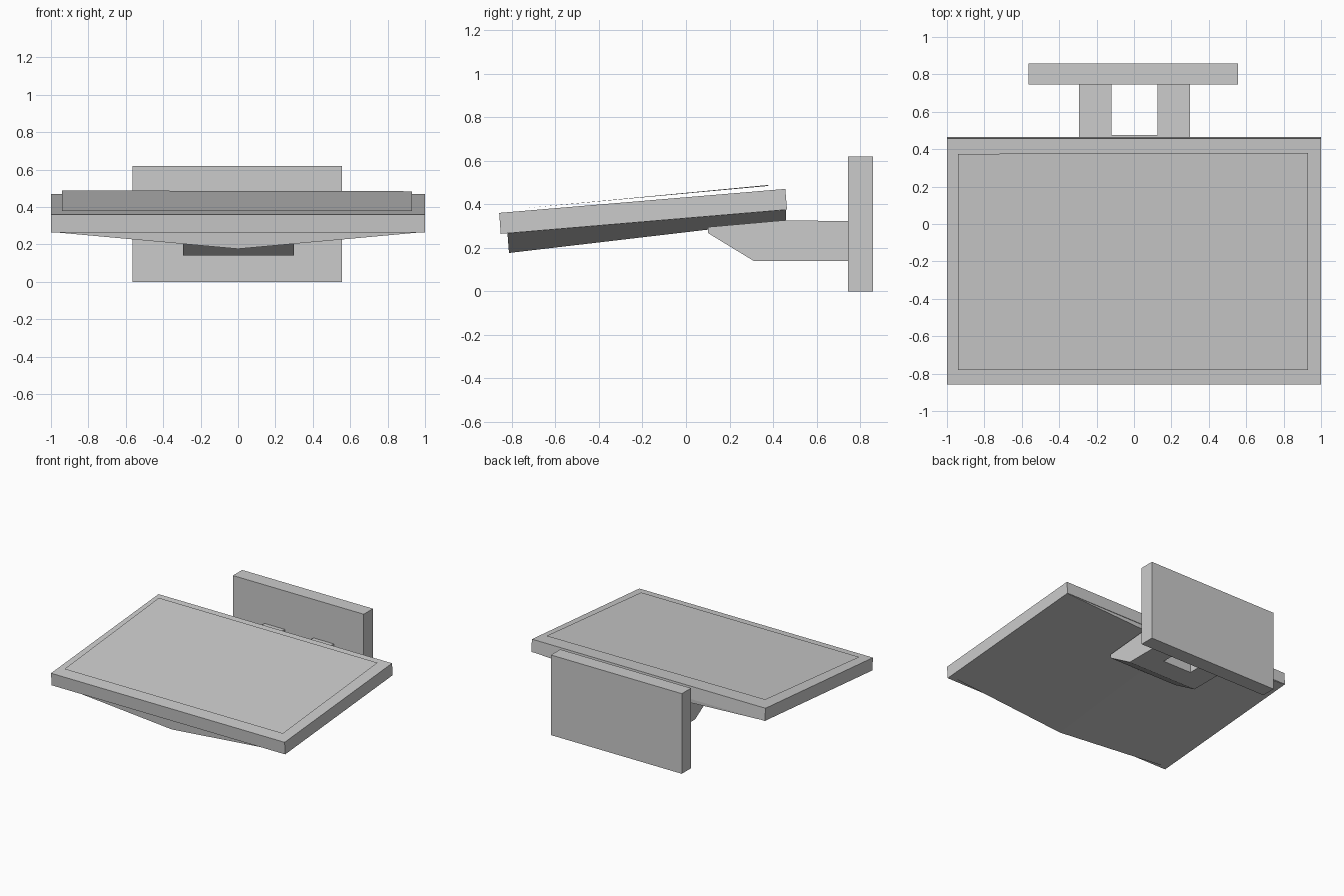
import bpy

if "Cube" in bpy.data.objects:
    bpy.data.objects.remove(bpy.data.objects["Cube"])


def mesh_object(name, verts, faces):
    mesh = bpy.data.meshes.new(name)
    mesh.from_pydata(verts, [], faces)
    mesh.update()
    obj = bpy.data.objects.new(name, mesh)
    bpy.context.collection.objects.link(obj)
    return obj


def loft_x(name, profile, x0, x1):
    """Extrude a counter-clockwise (y, z) profile along x."""
    n = len(profile)
    verts = [(x, y, z) for x in (x0, x1) for y, z in profile]
    faces = [tuple(reversed(range(n))), tuple(range(n, 2 * n))]
    faces += [(i, (i + 1) % n, n + (i + 1) % n, n + i) for i in range(n)]
    return mesh_object(name, verts, faces)


def box(name, x0, x1, y0, y1, z0, z1):
    return loft_x(name, [(y0, z0), (y1, z0), (y1, z1), (y0, z1)], x0, x1)


# Tilted table slab
loft_x("tray_slab", [(-0.851, 0.264), (0.464, 0.375), (0.456, 0.47), (-0.858, 0.36)], -1, 1)

# Shallow V-shaped underside, deeper at the front
mesh_object("underside_keel", [
    (-1, -0.82, 0.2665), (1, -0.82, 0.2665), (0, -0.813, 0.176),
    (-1, 0.46, 0.3745), (1, 0.46, 0.3745), (0, 0.458, 0.325)],
    [(0, 2, 1), (3, 4, 5), (0, 1, 4, 3), (0, 3, 5, 2), (1, 2, 5, 4)])

# Thin sheet floating just over the slab
mesh_object("top_sheet", [
    (-0.94, -0.78, 0.378), (0.93, -0.78, 0.378),
    (0.93, 0.38, 0.484), (-0.94, 0.375, 0.488)], [(0, 1, 2, 3)])

# Wall plate
box("wall_plate", -0.565, 0.555, 0.745, 0.858, 0, 0.62)

# Bracket: one wedge-nosed block, slotted into two arms at the back
bracket = loft_x("bracket", [
    (0.10, 0.268), (0.31, 0.14), (0.75, 0.14),
    (0.75, 0.322), (0.45, 0.326), (0.10, 0.295)], -0.295, 0.30)
slot = box("slot_cutter", -0.12, 0.125, 0.475, 0.9, 0, 0.6)
slot.hide_render = True
mod = bracket.modifiers.new("slot", 'BOOLEAN')
mod.operation = 'DIFFERENCE'
mod.solver = 'EXACT'
mod.object = slot
bpy.context.view_layer.objects.active = bracket
bpy.ops.object.modifier_apply(modifier=mod.name)
bpy.data.objects.remove(slot)
